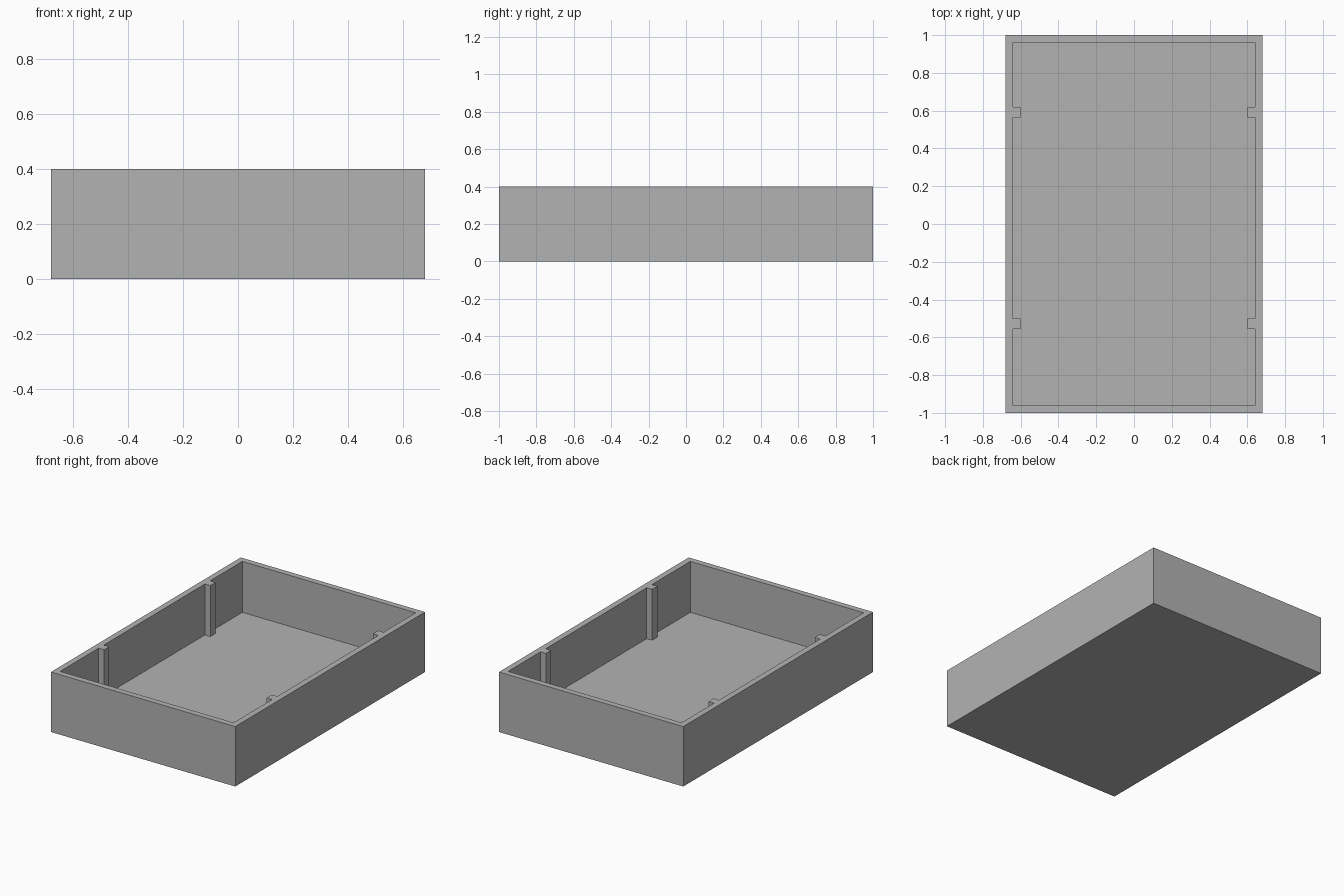
import bpy, bmesh

cube = bpy.data.objects.get("Cube")
if cube:
    bpy.data.objects.remove(cube, do_unlink=True)

HALF_X, HALF_Y, HEIGHT = 0.68, 1.0, 0.40
WALL, FLOOR, RIB = 0.04, 0.06, 0.04
RIB_SPANS = [(-0.555, -0.50), (0.565, 0.62)]

# One plain grey material
grey = bpy.data.materials.new("plain grey")
grey.use_nodes = True
colour = (0.45, 0.45, 0.45, 1)
grey.diffuse_color = colour
grey.node_tree.nodes["Principled BSDF"].inputs["Base Color"].default_value = colour

# Cavity outline, notched by the guide ribs on both long walls
ix, iy = HALF_X - WALL, HALF_Y - WALL
right_side = [(ix, -iy)]
for y0, y1 in RIB_SPANS:
    right_side += [(ix, y0), (ix - RIB, y0), (ix - RIB, y1), (ix, y1)]
right_side.append((ix, iy))
cavity = right_side + [(-x, y) for x, y in reversed(right_side)]
outer = [(HALF_X, -HALF_Y), (HALF_X, HALF_Y), (-HALF_X, HALF_Y), (-HALF_X, -HALF_Y)]

bm = bmesh.new()


def prism_sides(outline, bottom):
    """Bottom face and side walls of an outline; returns its top edges."""
    low = [bm.verts.new((x, y, bottom)) for x, y in outline]
    high = [bm.verts.new((x, y, HEIGHT)) for x, y in outline]
    bm.faces.new(low)
    rim = []
    for i in range(len(outline)):
        j = (i + 1) % len(outline)
        bm.faces.new((low[i], low[j], high[j], high[i]))
        rim.append(bm.edges.get((high[i], high[j])))
    return rim


# Outer shell, cavity, and the flat rim joining them
rim_edges = prism_sides(outer, 0) + prism_sides(cavity, FLOOR)
bmesh.ops.triangle_fill(bm, edges=rim_edges, use_beauty=True, normal=(0, 0, 1))
bmesh.ops.recalc_face_normals(bm, faces=bm.faces[:])

mesh = bpy.data.meshes.new("open_tray")
bm.to_mesh(mesh)
bm.free()
mesh.materials.append(grey)
tray = bpy.data.objects.new("open_tray", mesh)
bpy.context.collection.objects.link(tray)
